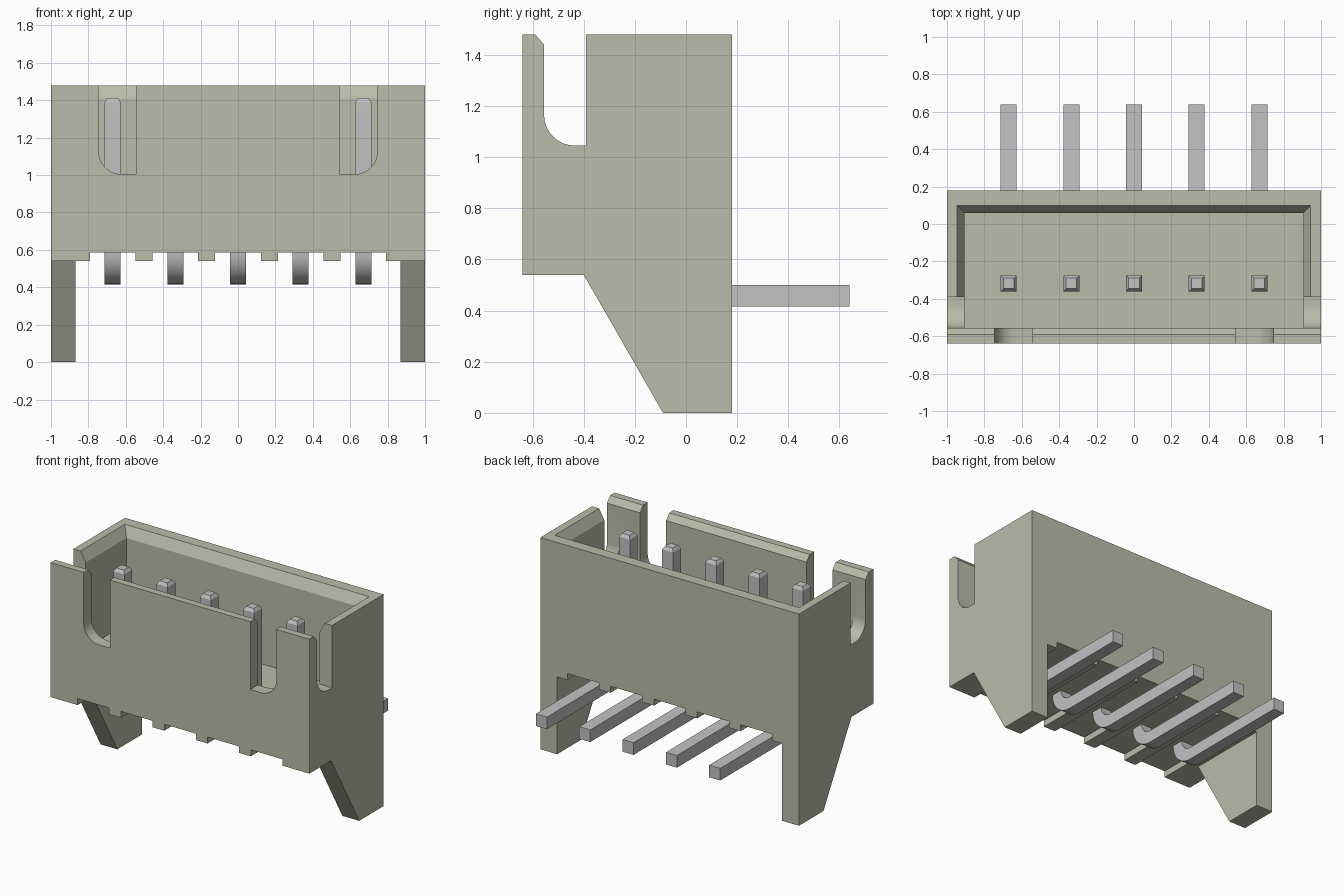
import bpy
import bmesh
from math import sin, cos, radians

cube = bpy.data.objects.get("Cube")
if cube:
    bpy.data.objects.remove(cube, do_unlink=True)


def material(name, rgb):
    mat = bpy.data.materials.new(name)
    mat.use_nodes = True
    mat.diffuse_color = (*rgb, 1)
    mat.node_tree.nodes["Principled BSDF"].inputs["Base Color"].default_value = (*rgb, 1)
    return mat


ivory = material("ivory plastic", (0.50, 0.50, 0.405))
tin = material("tin metal", (0.54, 0.54, 0.55))

PITCH = 0.335
TOP = 1.48


def make_object(name, bm, mat):
    bmesh.ops.recalc_face_normals(bm, faces=bm.faces[:])
    mesh = bpy.data.meshes.new(name)
    bm.to_mesh(mesh)
    bm.free()
    mesh.materials.append(mat)
    obj = bpy.data.objects.new(name, mesh)
    bpy.context.collection.objects.link(obj)
    return obj


def prism_mesh(points, axis, start, end):
    """Extrude a 2D outline along x (outline in y, z) or y (outline in x, z)."""
    bm = bmesh.new()
    place = (lambda p: (start, *p)) if axis == "x" else (lambda p: (p[0], start, p[1]))
    face = bm.faces.new([bm.verts.new(place(p)) for p in points])
    moved = bmesh.ops.extrude_face_region(bm, geom=[face])["geom"]
    verts = [v for v in moved if isinstance(v, bmesh.types.BMVert)]
    step = end - start
    bmesh.ops.translate(bm, verts=verts, vec=(step, 0, 0) if axis == "x" else (0, step, 0))
    return bm


def arc(cx, cz, r, a0, a1, steps=8):
    angles = [radians(a0 + (a1 - a0) * i / steps) for i in range(steps + 1)]
    return [(cx + r * cos(a), cz + r * sin(a)) for a in angles]


def rect(a0, a1, b0, b1):
    return [(a0, b0), (a1, b0), (a1, b1), (a0, b1)]


def cut(target, bm):
    cutter = make_object("cutter", bm, ivory)
    cutter.hide_render = True
    mod = target.modifiers.new("cut", "BOOLEAN")
    mod.operation = "DIFFERENCE"
    mod.solver = "EXACT"
    mod.object = cutter
    bpy.context.view_layer.objects.active = target
    bpy.ops.object.modifier_apply(modifier=mod.name)
    bpy.data.objects.remove(cutter, do_unlink=True)


def shade(obj):
    bpy.ops.object.select_all(action="DESELECT")
    obj.select_set(True)
    bpy.context.view_layer.objects.active = obj
    bpy.ops.object.shade_smooth_by_angle(angle=radians(20))


# Housing: side outline with the tapered legs, extruded across the width
outline = [(-0.64, 0.54), (-0.40, 0.54), (-0.09, 0), (0.18, 0), (0.18, TOP), (-0.64, TOP)]
housing = make_object("housing", prism_mesh(outline, "x", -1, 1), ivory)

# Open space between the legs
cut(housing, prism_mesh(rect(-0.87, 0.87, -0.2, 0.54), "y", -1, 1))

# Shallow grooves under the base, one at each pin
for i in range(-2, 3):
    x = i * PITCH
    cut(housing, prism_mesh(rect(x - 0.122, x + 0.122, 0.4, 0.585), "y", -1, 1))

# Inner cavity
cut(housing, prism_mesh(rect(-0.555, 0.06, 0.81, 1.7), "x", -0.905, 0.905))

# Sloped lead-in around the sides and back of the opening
bm = bmesh.new()
rings = []
for z, grow in ((1.41, 0), (1.55, 0.08)):
    w, back = 0.905 + grow, 0.06 + grow
    rings.append([bm.verts.new((x, y, z)) for x, y in rect(-w, w, -0.5, back)])
low, high = rings
bm.faces.new(low)
bm.faces.new(high)
for i in range(4):
    j = (i + 1) % 4
    bm.faces.new((low[i], low[j], high[j], high[i]))
cut(housing, bm)

# Chamfer on the inner edge of the front wall
cut(housing, prism_mesh([(-0.555, 1.44), (-0.6075, 1.5), (-0.5, 1.5), (-0.5, 1.44)], "x", -1.1, 1.1))

# Slots through both side walls, rounded toward the front
side_slot = arc(-0.435, 1.165, 0.12, 180, 270) + [(-0.39, 1.045), (-0.39, 1.7), (-0.555, 1.7)]
cut(housing, prism_mesh(side_slot, "x", -1.1, 1.1))

# Two key slots in the front wall, rounded on their outer corners
key_slot = arc(-0.625, 1.125, 0.12, 180, 270) + [(-0.543, 1.005), (-0.543, 1.7), (-0.745, 1.7)]
for side in (1, -1):
    cut(housing, prism_mesh([(side * x, z) for x, z in key_slot], "y", -0.8, -0.5))
shade(housing)

# Bent pins with blunt tapered tips
pin_outline = (
    [(-0.275, 1.39), (-0.36, 1.39)]
    + arc(-0.19, 0.585, 0.17, 180, 270)
    + [(0.64, 0.415), (0.64, 0.50)]
    + arc(-0.19, 0.585, 0.085, 270, 180)
)
for i in range(-2, 3):
    x = i * PITCH
    bm = prism_mesh(pin_outline, "x", x - 0.0425, x + 0.0425)
    bmesh.ops.recalc_face_normals(bm, faces=bm.faces[:])
    tip = max(bm.faces, key=lambda f: f.calc_center_median().z)
    bmesh.ops.inset_region(bm, faces=[tip], thickness=0.02)
    bmesh.ops.translate(bm, verts=tip.verts[:], vec=(0, 0, 0.022))
    shade(make_object(f"pin_{i + 3}", bm, tin))
